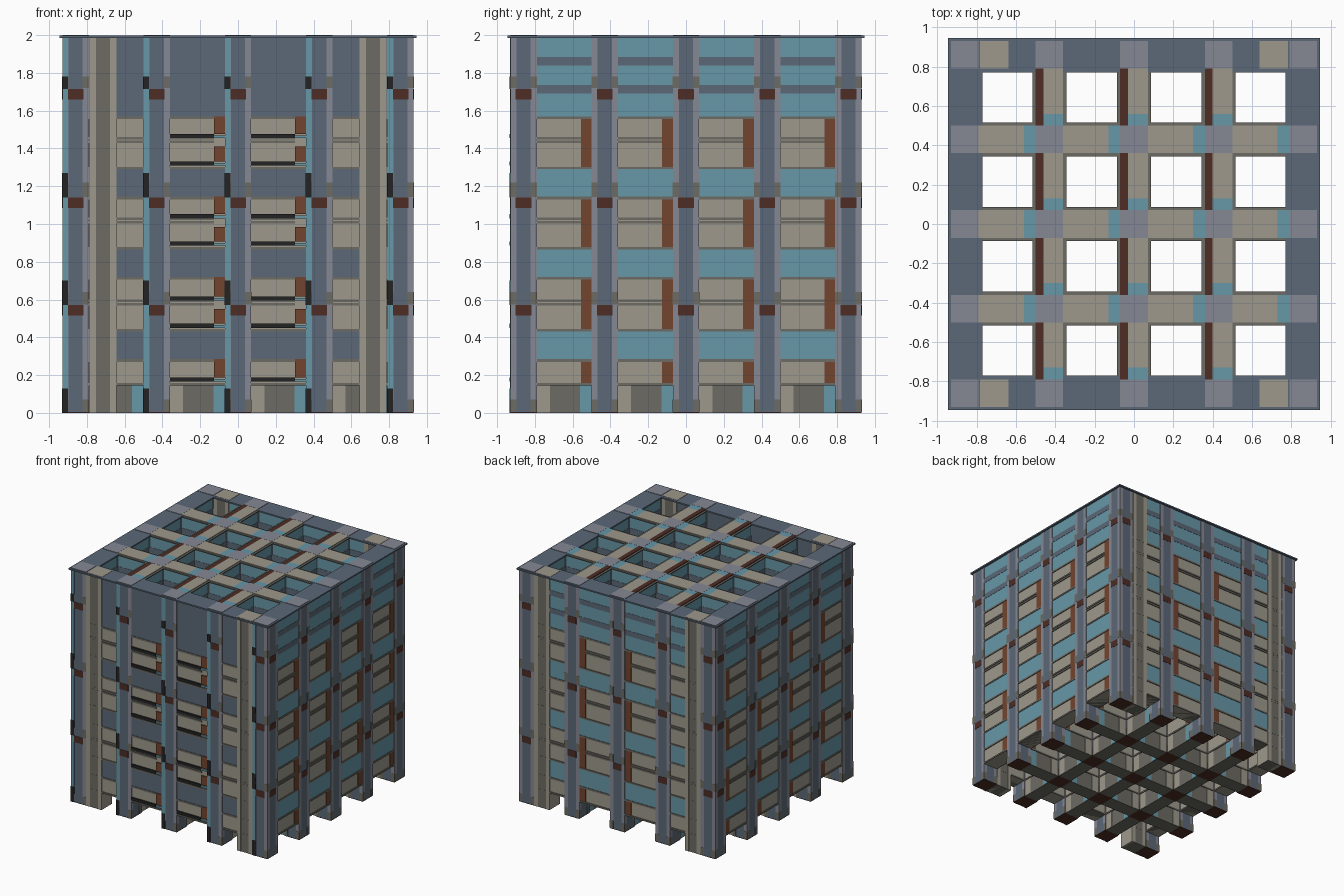
import bpy, bmesh

if "Cube" in bpy.data.objects:
    bpy.data.objects.remove(bpy.data.objects["Cube"])

# ---- materials -------------------------------------------------------
COLORS = {
    "slate": (0.105, 0.140, 0.185), "lavender_grey": (0.235, 0.245, 0.295),
    "beige": (0.340, 0.315, 0.260), "stone_grey": (0.150, 0.145, 0.125),
    "teal": (0.135, 0.310, 0.390), "rust": (0.170, 0.058, 0.028),
    "dark_brown": (0.075, 0.026, 0.018), "black": (0.017, 0.017, 0.017),
}
NAMES = list(COLORS)
MATS = []
for n, c in COLORS.items():
    m = bpy.data.materials.new(n)
    m.diffuse_color = (*c, 1)
    m.use_nodes = True
    m.node_tree.nodes["Principled BSDF"].inputs["Base Color"].default_value = m.diffuse_color
    MATS.append(m)

parts = {}


def box(part, col, x0, x1, y0, y1, z0, z1):
    """Add one coloured box to a named part."""
    bm = parts.setdefault(part, bmesh.new())
    v = [bm.verts.new((x, y, z)) for z in (z0, z1)
         for x, y in ((x0, y0), (x1, y0), (x1, y1), (x0, y1))]
    for f in ((3, 2, 1, 0), (4, 5, 6, 7), (0, 1, 5, 4), (1, 2, 6, 5),
              (2, 3, 7, 6), (3, 0, 4, 7)):
        bm.faces.new([v[i] for i in f]).material_index = NAMES.index(col)


P = 0.43                                # bay spacing
GRID = [i * P for i in range(-2, 3)]    # column lines
H = 0.07                                # half column width
TOP = 1.985
BANDS = [(0.0, 0.07), (0.57, 0.64), (1.14, 1.22), (1.715, 1.78)]
FLOORS = [(0.145, 0.285), (0.43, 0.72), (0.865, 1.145), (1.29, 1.57)]
SPANDRELS = [(0.285, 0.43), (0.72, 0.865), (1.145, 1.29), (1.57, TOP)]


# ---- columns ---------------------------------------------------------
def column(cx, cy, front):
    def b(col, u0, u1, v0, v1, z0, z1):
        box("columns", col, cx + u0, cx + u1, cy + v0, cy + v1, z0, z1)
    k = H - 0.001
    b("slate", -k, k, -k, k, 0.004, TOP)
    b("dark_brown", -H, H, -H, H, 0, 0.004)
    for sx in (-1, 1):                  # corner posts with banding
        for sy in (-1, 1):
            def post(col, e, z0, z1):
                xs = sorted((sx * 0.038, sx * (H + e)))
                ys = sorted((sy * 0.038, sy * (H + e)))
                b(col, *xs, *ys, z0, z1)
            post("lavender_grey", 0, 0.004, TOP)
            for z0, z1 in BANDS:
                post("stone_grey", 0.0008, z0 + 0.004, z1)
    for z1 in (0.57, 1.14, 1.715):      # brown collars
        b("dark_brown", -0.042, 0.042, -H - 0.001, H + 0.001, z1 - 0.055, z1)
        b("dark_brown", -H - 0.001, H + 0.001, -0.042, 0.042, z1 - 0.055, z1)
    if front:                           # teal strip with black segments
        b("teal", -H, -0.04, -H - 0.002, -H, 0, TOP)
        for z0, z1 in ((0, 0.13), (0.57, 0.70), (1.14, 1.27), (1.715, 1.78)):
            b("black", -H - 0.002, -0.04, -H - 0.004, -H, z0, z1)


for cx in GRID:
    for cy in GRID:
        column(cx, cy, cy == GRID[0])


# ---- wall panels between columns ------------------------------------
def wall(along_x, c, u0, u1, band, outer, front, rust):
    part = "facade_panels" if outer else "shaft_walls"

    def b(col, a0, a1, t, z0, z1, t0=None):
        lo, hi = (c - t, c + t) if t0 is None else (c - t, c - t0)
        if along_x:
            box(part, col, a0, a1, lo, hi, z0, z1)
        else:
            box(part, col, lo, hi, a0, a1, z0, z1)
    if not outer:                       # base of the inner walls
        b("stone_grey", u0, u1, 0.062, 0, 0.145)
        b("beige", u0, u0 + 0.07, 0.064, 0.002, 0.145)
        b("teal", u1 - 0.06, u1, 0.064, 0.002, 0.145)
    b("beige", u0, u1, 0.062, 0.145, 1.57)
    for z0, z1 in SPANDRELS:
        b(band, u0, u1, 0.065, z0, z1)
    if band == "teal":                  # dark stripes under the roof
        for z0, z1 in ((1.69, 1.735), (1.84, 1.885)):
            b("slate", u0, u1, 0.067, z0, z1)
    s = u1 - 0.057
    for a, z in FLOORS:
        full = z - a > 0.2
        ledges = [(a, a + 0.013), (z - 0.015, z)]
        if full:
            ledges += [(a + 0.138, a + 0.152), (a + 0.157, a + 0.17)]
        e = s if rust else u1
        for l0, l1 in ledges:
            b("stone_grey", u0, e if l0 > a and l1 < z else u1, 0.069, l0, l1)
        if not rust:
            continue
        if front:
            steps = [(a + 0.02, z if not full else a + 0.12)]
            if full:
                steps.append((a + 0.165, z))
            for r0, r1 in steps:
                b("black", u0, s, 0.075, r0, r0 + 0.022, 0.06)
                b("teal", s, u1, 0.071, r0, r0 + 0.014, 0.06)
                b("rust", s, u1, 0.071, r0 + 0.022, r1, 0.06)
        else:
            b("rust", s, u1, 0.066, a + 0.013, z - 0.015)


for i, c in enumerate(GRID):
    outer = i in (0, 4)
    for j in range(4):
        u0, u1 = GRID[j] + H, GRID[j + 1] - H
        wall(True, c, u0, u1, "slate" if i == 0 else "teal", outer, i == 0,
             not outer or j in (1, 2))
        wall(False, c, u0, u1, "teal", outer, False, True)

# ---- beige stair piers on the front and back ------------------------
for sx in (-1, 1):
    for cy in (GRID[0], GRID[4]):
        x = sx * 0.715
        box("stair_piers", "stone_grey", x - 0.07, x + 0.07,
            cy - 0.068, cy + 0.068, 0, TOP)
        for d in (-0.055, 0.055):
            box("stair_piers", "beige", x + d - 0.017, x + d + 0.017,
                cy - H, cy + H, 0, TOP)

# ---- roof grid -------------------------------------------------------
E, I = 0.945, 0.77
for s in (-1, 1):
    a, b_ = sorted((s * I, s * E))
    box("roof_rim", "slate", -E, E, a, b_, TOP, 1.997)
    box("roof_rim", "slate", a, b_, -I, I, TOP, 1.997)
for c in GRID[1:4]:
    box("roof_grid", "stone_grey", -I, I, c - 0.087, c + 0.087, TOP, 1.994)
    box("roof_grid", "stone_grey", c - 0.087, c + 0.087, -I, I, TOP, 1.9935)

for i, c in enumerate(GRID):            # coloured plates on the roof
    for d in GRID:
        box("roof_plates", "lavender_grey", c - H, c + H, d - H, d + H,
            1.993, 2.0)
    if i in (0, 4):
        for x in (-0.71, 0.71):
            box("roof_plates", "beige", x - 0.073, x + 0.073, c - H, c + H,
                1.993, 1.999)
        continue
    for j in range(4):
        u0, u1 = GRID[j] + H, GRID[j + 1] - H
        box("roof_plates", "beige", u0, u1 - 0.06, c - H, c + H, 1.993, 1.999)
        box("roof_plates", "teal", u1 - 0.06, u1, c - H, c + H, 1.993, 1.999)
        box("roof_plates", "dark_brown", c - H, c - 0.03, u0, u1, 1.993, 1.999)
        box("roof_plates", "teal", c - 0.03, c + H, u0, u0 + 0.06,
            1.993, 1.999)
        box("roof_plates", "beige", c - 0.03, c + H, u0 + 0.06, u1,
            1.993, 1.999)

# ---- turn the parts into objects ------------------------------------
for name, bm in parts.items():
    me = bpy.data.meshes.new(name)
    bm.to_mesh(me)
    bm.free()
    for m in MATS:
        me.materials.append(m)
    bpy.context.collection.objects.link(bpy.data.objects.new(name, me))
